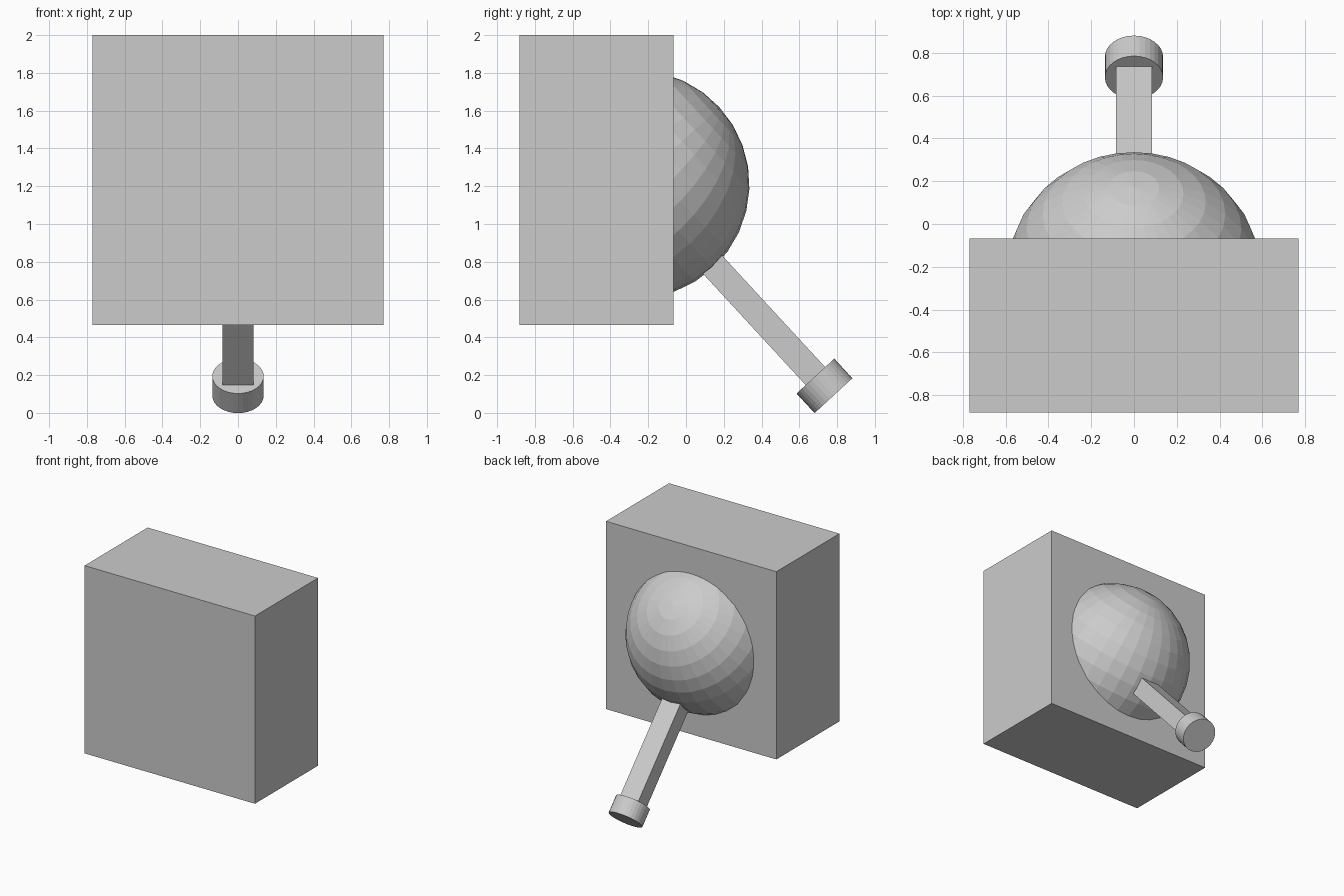
import bpy
from math import radians, sin, cos
from mathutils import Vector

if "Cube" in bpy.data.objects:
    bpy.data.objects.remove(bpy.data.objects["Cube"])

TILT = radians(42.7)
AXIS = Vector((0, sin(TILT), -cos(TILT)))   # direction the arm points
CAP = Vector((0, 0.733, 0.143))             # middle of the end cap


def finish(name, scale=(1, 1, 1)):
    ob = bpy.context.object
    ob.name = name
    ob.scale = scale
    return ob


# Square housing block
bpy.ops.mesh.primitive_cube_add(size=1, location=(0, -0.474, 1.233))
finish("housing", (1.54, 0.814, 1.534))

# Faceted ball set into the housing, pole at right angles to the arm
bpy.ops.mesh.primitive_uv_sphere_add(segments=32, ring_count=16, radius=0.604,
                                     location=(0, -0.268, 1.21),
                                     rotation=(TILT - radians(90), 0, 0))
finish("ball")

# Square arm from inside the ball down to the cap
length = 0.95
bpy.ops.mesh.primitive_cube_add(size=1, location=CAP - AXIS * (0.06 + length / 2),
                                rotation=(TILT, 0, 0))
finish("arm", (0.166, 0.14, length))

# Round cap at the end of the arm
bpy.ops.mesh.primitive_cylinder_add(vertices=32, radius=0.136, depth=0.141,
                                    location=CAP, rotation=(TILT, 0, 0))
finish("end_cap")
